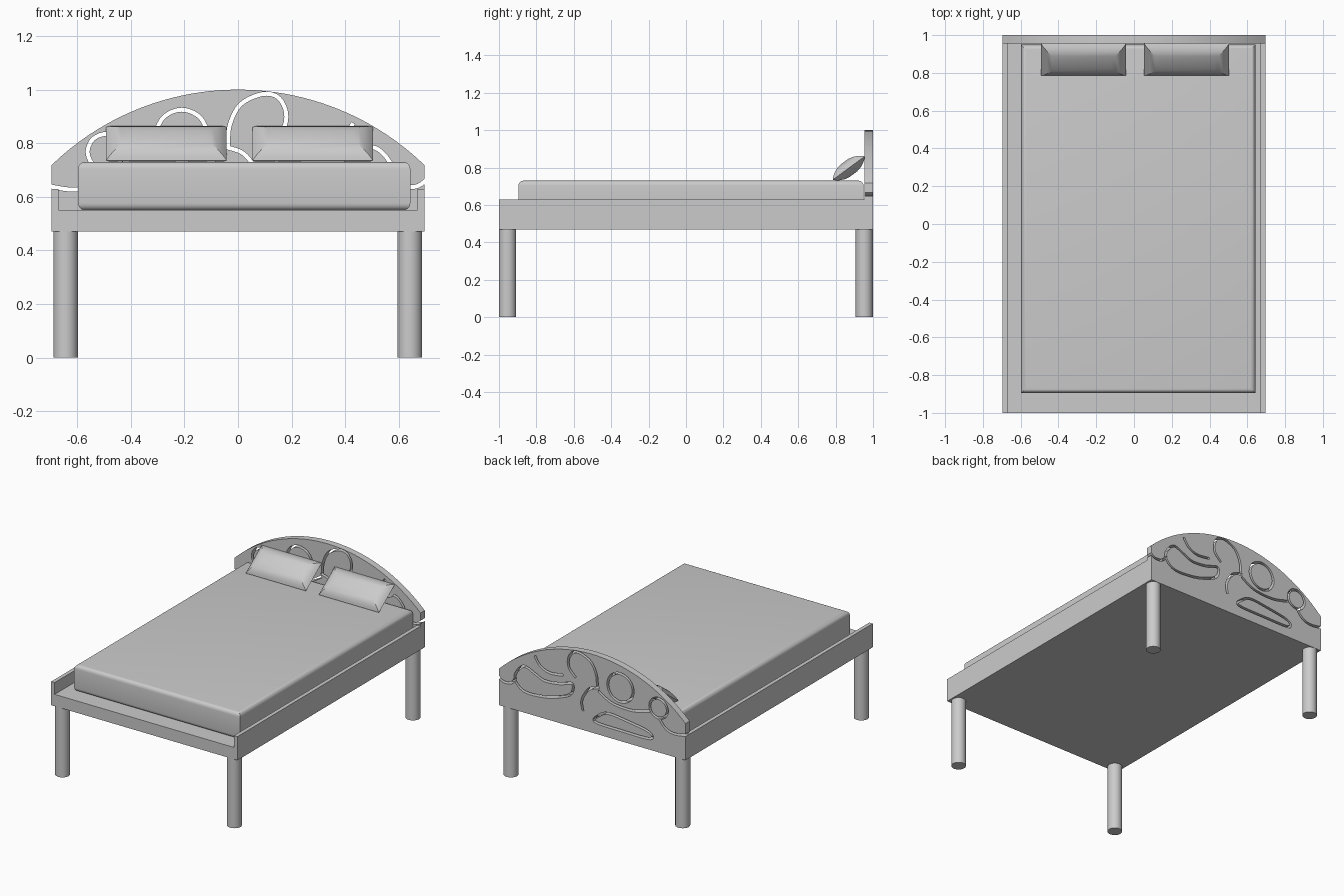
import bpy, bmesh, math
from mathutils import Vector

if "Cube" in bpy.data.objects:
    bpy.data.objects.remove(bpy.data.objects["Cube"])

grey = bpy.data.materials.new("plain_grey")
grey.diffuse_color = (0.6, 0.6, 0.6, 1)
grey.use_nodes = True
grey.node_tree.nodes["Principled BSDF"].inputs["Base Color"].default_value = grey.diffuse_color


def make(name, bm, smooth=False):
    """Turn a bmesh into a named object with the shared colour."""
    bmesh.ops.recalc_face_normals(bm, faces=bm.faces)
    me = bpy.data.meshes.new(name)
    bm.to_mesh(me)
    bm.free()
    me.materials.append(grey)
    ob = bpy.data.objects.new(name, me)
    bpy.context.collection.objects.link(ob)
    if smooth:
        activate(ob)
        bpy.ops.object.shade_smooth_by_angle(angle=math.radians(30))
    return ob


def activate(ob):
    bpy.ops.object.select_all(action='DESELECT')
    ob.select_set(True)
    bpy.context.view_layer.objects.active = ob


def extrude_profile(name, profile, y0, y1, smooth=False):
    """Extrude an (x, z) outline along y."""
    bm = bmesh.new()
    face = bm.faces.new([bm.verts.new((x, y0, z)) for x, z in profile])
    geo = bmesh.ops.extrude_face_region(bm, geom=[face])["geom"]
    bmesh.ops.translate(bm, vec=(0, y1 - y0, 0),
                        verts=[v for v in geo if isinstance(v, bmesh.types.BMVert)])
    return make(name, bm, smooth)


def spline(pts, closed, steps=8):
    """Sample a smooth curve through the points."""
    p = [Vector(q) for q in pts]
    n = len(p)
    get = (lambda i: p[i % n]) if closed else (lambda i: p[max(0, min(n - 1, i))])
    out = []
    for i in range(n if closed else n - 1):
        a, b, c, d = get(i - 1), get(i), get(i + 1), get(i + 2)
        for k in range(steps):
            t = k / steps
            out.append(0.5 * (2 * b + (c - a) * t + (2 * a - 5 * b + 4 * c - d) * t * t
                              + (3 * b - a - 3 * c + d) * t ** 3))
    return out if closed else out + [p[-1]]


def groove_cutter(pts, closed, width=0.015):
    """Solid ribbon that follows a path and passes through the headboard."""
    path = spline(pts, closed)
    n = len(path)
    bm = bmesh.new()
    rows = []
    for i, c in enumerate(path):
        a = path[(i - 1) % n] if closed else path[max(i - 1, 0)]
        b = path[(i + 1) % n] if closed else path[min(i + 1, n - 1)]
        t = (b - a).normalized() * width / 2
        l, r = (c.x - t.y, c.y + t.x), (c.x + t.y, c.y - t.x)
        rows.append([bm.verts.new((q[0], y, q[1]))
                     for q, y in ((l, 0.9), (r, 0.9), (r, 1.05), (l, 1.05))])
    for i in range(n if closed else n - 1):
        a, b = rows[i], rows[(i + 1) % n]
        for k in range(4):
            bm.faces.new((a[k], a[(k + 1) % 4], b[(k + 1) % 4], b[k]))
    if not closed:
        bm.faces.new(rows[0])
        bm.faces.new(rows[-1])
    return make("groove_cutter", bm)


def circle(x, z, r):
    return [(x + r * math.cos(k * math.tau / 8), z + r * math.sin(k * math.tau / 8))
            for k in range(8)]


# Frame: tray with a raised rail along each side
extrude_profile("bed_frame", [(-.696, .47), (.696, .47), (.696, .63), (.67, .63),
                              (.67, .55), (-.67, .55), (-.67, .63), (-.696, .63)], -1, .955)

# Headboard: arched panel
arch = [(x, math.sqrt(1 - x * x)) for x in (.696 - 1.392 * k / 40 for k in range(41))]
headboard = extrude_profile("headboard", [(-.696, .47), (.696, .47)] + arch, .955, 1)

# Swirls cut through the headboard: (path, closed)
swirls = [
    (circle(-.21, .83, .095), True),
    (circle(-.495, .768, .066), True),
    # half moon
    ([(-.02, .55), (-.05, .6), (-.12, .632), (-.25, .62), (-.42, .59), (-.43, .545), (-.22, .542)], True),
    # leaf shape
    ([(.572, .72), (.51, .783), (.43, .755), (.358, .727), (.25, .735), (.15, .76),
      (.16, .69), (.25, .645), (.36, .617), (.5, .612), (.57, .66)], True),
    # large scroll
    ([(.43, .875), (.39, .82), (.32, .79), (.22, .8)], False),
    ([(.125, .81), (.172, .86), (.178, .92), (.148, .972), (.09, .983), (.01, .945),
      (-.03, .87), (-.038, .79)], False),
    ([(-.05, .787), (.015, .765), (.055, .72), (.08, .66), (.07, .6)], False),
    ([(-.045, .765), (-.15, .71), (-.3, .7), (-.43, .73)], False),
    # tails running out of both edges
    ([(-.5, .7), (-.55, .645), (-.62, .627), (-.73, .645)], False),
    ([(.572, .69), (.6, .65), (.64, .637), (.68, .645), (.73, .69)], False),
]
for pts, closed in swirls:
    cutter = groove_cutter(pts, closed)
    mod = headboard.modifiers.new("groove", 'BOOLEAN')
    mod.operation, mod.solver, mod.object = 'DIFFERENCE', 'EXACT', cutter
    activate(headboard)
    bpy.ops.object.modifier_apply(modifier=mod.name)
    bpy.data.objects.remove(cutter)
activate(headboard)
bpy.ops.object.shade_smooth_by_angle(angle=math.radians(30))

# Legs
for side, x in (("left", -.643), ("right", .641)):
    for end, y in (("front", -.954), ("back", .953)):
        bm = bmesh.new()
        bmesh.ops.create_cone(bm, cap_ends=True, segments=32, radius1=.046, radius2=.046, depth=.47)
        bmesh.ops.translate(bm, vec=(x, y, .235), verts=bm.verts)
        make(f"{end}_{side}_leg", bm, True)

# Mattress: box with rounded top and bottom edges
bm = bmesh.new()
bmesh.ops.create_cube(bm, size=1)
bmesh.ops.scale(bm, vec=(1.24, 1.845, .18), verts=bm.verts)
bmesh.ops.translate(bm, vec=(.023, .0265, .64), verts=bm.verts)
flat_edges = [e for e in bm.edges if abs(e.verts[0].co.z - e.verts[1].co.z) < .01]
bmesh.ops.bevel(bm, geom=flat_edges, offset=.026, segments=5, profile=.5, affect='EDGES')
make("mattress", bm, True)

# Pillows: mitred cushions leaning on the headboard
along, out = Vector((0, .806, .593)), Vector((0, -.593, .806))
rings = [(0, 0), (.012, .013), (.03, .025), (.055, .036), (.08, .041)]   # inset, half thickness
for name, cx in (("left_pillow", -.267), ("right_pillow", .279)):
    bm = bmesh.new()

    def ring(inset, h):
        w, d = .225 - inset, .1055 - inset
        return [bm.verts.new(Vector((cx + sx * w, .87, .7975)) + along * sy * d + out * h)
                for sx, sy in ((-1, -1), (1, -1), (1, 1), (-1, 1))]

    rim = ring(0, 0)
    for s in (1, -1):
        prev = rim
        for inset, h in rings[1:]:
            cur = ring(inset, s * h)
            for k in range(4):
                bm.faces.new((prev[k], prev[(k + 1) % 4], cur[(k + 1) % 4], cur[k]))
            prev = cur
        bm.faces.new(prev)
    make(name, bm, True)
